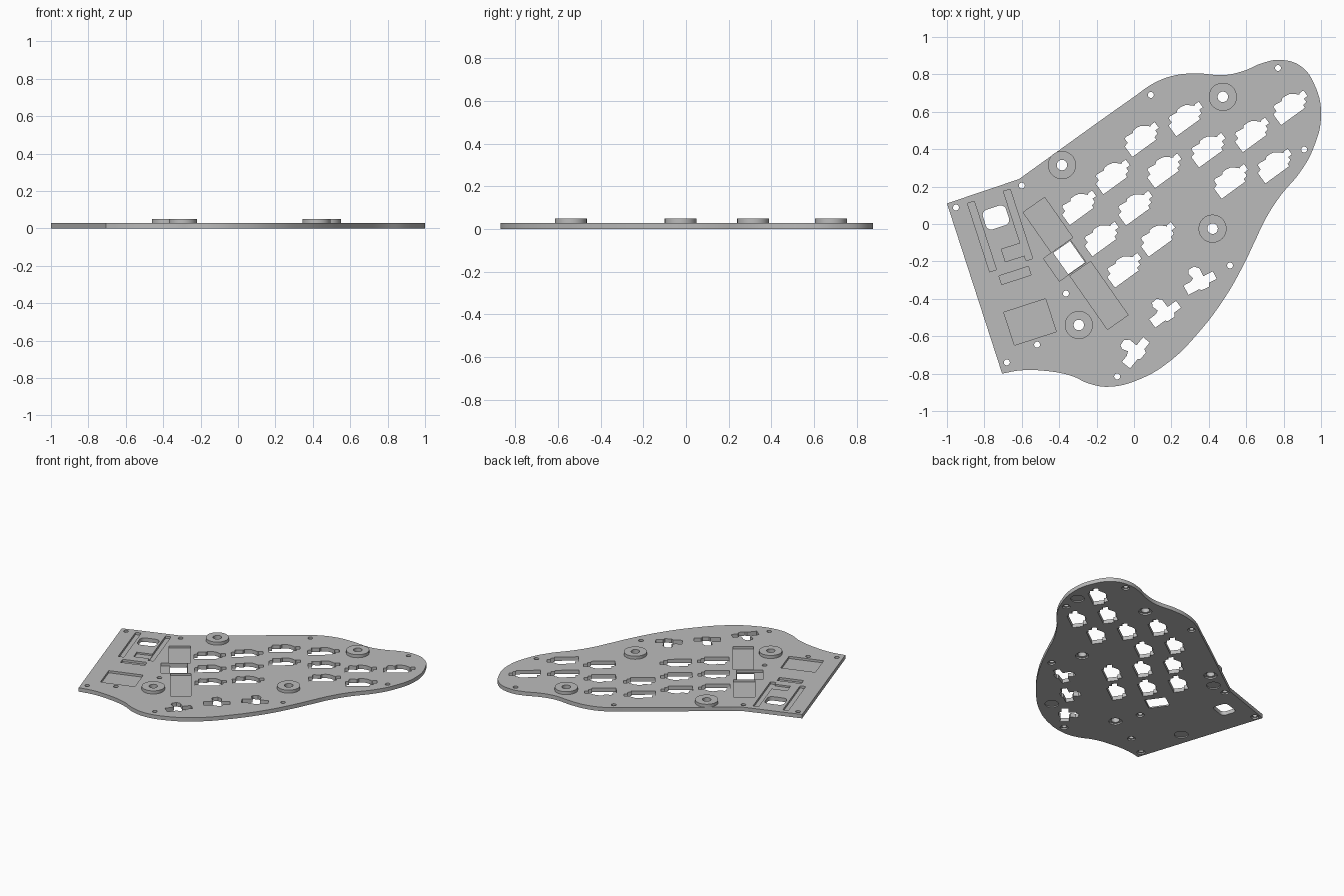
import bpy, bmesh, math
from mathutils import Vector, Matrix

cube = bpy.data.objects.get("Cube")
if cube:
    bpy.data.objects.remove(cube)

THICK, TOP, UNIT = 0.028, 0.05, 187
TILT, KEYS = 18, 36          # board slant and key row slant, degrees

grey = bpy.data.materials.new("mid grey")
grey.use_nodes = True
colour = (0.5, 0.5, 0.5, 1)
grey.diffuse_color = colour
grey.node_tree.nodes["Principled BSDF"].inputs["Base Color"].default_value = colour


def place(points, centre, angle=0, scale=1.0):
    turn = Matrix.Rotation(math.radians(angle), 2)
    return [turn @ Vector(p) * scale + Vector(centre) for p in points]


def circle(centre, radius, sides=32):
    return [Vector(centre) + radius * Vector((math.cos(a), math.sin(a)))
            for a in (math.tau * i / sides for i in range(sides))]


def rect(centre, w, h, angle):
    return place([(-w/2, -h/2), (w/2, -h/2), (w/2, h/2), (-w/2, h/2)], centre, angle)


def round_rect(centre, w, h, r, angle, steps=6):
    pts = []
    for q, (sx, sy) in enumerate([(1, 1), (-1, 1), (-1, -1), (1, -1)]):
        for i in range(steps + 1):
            a = (q + i / steps) * math.pi / 2
            pts.append((sx * (w/2 - r) + r * math.cos(a), sy * (h/2 - r) + r * math.sin(a)))
    return place(pts, centre, angle)


def prisms(name, outlines, z0, z1):
    bm = bmesh.new()
    for pts in outlines:
        rings = [[bm.verts.new((p[0], p[1], z)) for p in pts] for z in (z0, z1)]
        bm.faces.new(rings[0])
        bm.faces.new(rings[1])
        for i in range(len(pts)):
            bm.faces.new((rings[0][i-1], rings[0][i], rings[1][i], rings[1][i-1]))
    bmesh.ops.recalc_face_normals(bm, faces=bm.faces)
    mesh = bpy.data.meshes.new(name)
    bm.to_mesh(mesh)
    bm.free()
    mesh.materials.append(grey)
    obj = bpy.data.objects.new(name, mesh)
    bpy.context.collection.objects.link(obj)
    return obj


def cut(target, outlines, z0, z1):
    cutter = prisms("cutter", outlines, z0, z1)
    cutter.hide_render = True
    mod = target.modifiers.new("cut", 'BOOLEAN')
    mod.operation, mod.solver, mod.object = 'DIFFERENCE', 'EXACT', cutter
    bpy.context.view_layer.update()
    result = target.evaluated_get(bpy.context.evaluated_depsgraph_get())
    mesh = bpy.data.meshes.new_from_object(result)
    target.modifiers.clear()
    target.data = mesh
    bpy.data.objects.remove(cutter)


def smooth(obj):
    bpy.ops.object.select_all(action='DESELECT')
    obj.select_set(True)
    bpy.context.view_layer.objects.active = obj
    bpy.ops.object.shade_smooth_by_angle(angle=math.radians(30))


# Plate outline: a closed curve with three sharp corners
edge = [(-1, .11), (-.615, .24), (0, .68), (.11, .755), (.22, .795), (.33, .805),
        (.49, .797), (.59, .82), (.685, .86), (.78, .877), (.89, .845), (.965, .745),
        (1, .58), (.957, .4), (.89, .28), (.78, .147), (.705, .03), (.645, -.095),
        (.58, -.23), (.485, -.395), (.35, -.575), (.19, -.735), (.03, -.83),
        (-.13, -.87), (-.235, -.855), (-.34, -.81), (-.5, -.783), (-.61, -.783),
        (-.705, -.8)]
corners = {0, 1, len(edge) - 1}
curve = bpy.data.curves.new("outline", 'CURVE')
spline = curve.splines.new('BEZIER')
spline.bezier_points.add(len(edge) - 1)
spline.use_cyclic_u = True
spline.resolution_u = 8
for i, (bp, p) in enumerate(zip(spline.bezier_points, edge)):
    bp.co = (*p, 0)
    bp.handle_left_type = bp.handle_right_type = 'VECTOR' if i in corners else 'AUTO'
guide = bpy.data.objects.new("outline_guide", curve)
bpy.context.collection.objects.link(guide)
bpy.context.view_layer.update()
line = guide.to_mesh()
outline = [v.co.xy.copy() for v in line.vertices]
guide.to_mesh_clear()
bpy.data.objects.remove(guide)
plate = prisms("base_plate", [outline], 0, THICK)

# Socket openings: columns of keys plus three thumb keys
socket = [(-18.5, -10), (11, -10), (11, -7), (15.5, -6), (15.5, -2), (20, -2), (20, 5),
          (15.5, 5), (14, 4), (11, 7), (7, 10), (3, 11), (-2, 11), (-4, 9), (-12, 10),
          (-14, 9), (-14, 4), (-18.5, 3)]
thumb = [(-4, 16.5), (2, 17), (6, 13), (6, 4), (16.5, 4), (16.5, -4.5), (8, -4.5),
         (6, -8), (-2, -7.5), (-4, -5.5), (-16, -5.5), (-16, 5), (-8, 5), (-4, 7), (-6, 13)]
columns = [(-.295, .095, 3), (-.115, .26, 3), (.04, .46, 2),
           (.275, .57, 3), (.63, .485, 2), (.835, .63, 1)]
through = [place(socket, (x + .121 * i, y - .167 * i), KEYS, 1 / UNIT)
           for x, y, count in columns for i in range(count)]
for centre, angle in [((.353, -.313), 28), ((.166, -.48), KEYS), ((.01, -.687), 51)]:
    through.append(place(thumb, centre, angle, 1 / UNIT))

# Screw holes, standoff holes and windows
screws = [(-.952, .088), (.09, .69), (.77, .834), (.91, .398), (.513, -.222),
          (-.09, -.815), (-.518, -.645), (-.364, -.372), (-.68, -.74), (-.6, .205)]
standoffs = [(.475, .68), (-.385, .315), (.42, -.025), (-.295, -.54)]
through += [circle(c, .016, 20) for c in screws]
through += [circle(c, .028) for c in standoffs]
through.append(round_rect((-.738, .035), .13, .11, .03, TILT))
through.append(rect((-.347, -.18), .11, .14, KEYS - 1))
cut(plate, through, -.1, .1)

# Pockets in the top face
pockets = [
    (.012, [rect((-.813, -.067), .038, .385, TILT), rect((-.62, -.005), .038, .39, TILT),
            rect((-.636, -.275), .165, .048, TILT), rect((-.556, -.524), .235, .185, TILT)]),
    (.016, [rect((-.647, -.152), .108, .07, TILT)]),
    (.012, [rect((-.46, -.005), .14, .262, KEYS - 1), rect((-.187, -.382), .135, .35, KEYS - 1)]),
    (.009, [rect((-.37, -.195), .175, .148, KEYS - 1)]),
]
for floor, shapes in pockets:
    cut(plate, shapes, floor, .1)

# Recesses underneath: screw heads and round feet
feet = [(.92, .525), (.168, -.632), (-.734, -.397), (-.484, .228)]
cut(plate, [circle(c, .026, 20) for c in screws] + [circle(c, .043) for c in standoffs], -.1, .01)
cut(plate, [circle(c, .045) for c in feet], -.1, .008)
smooth(plate)

# Raised standoff rings
for i, c in enumerate(standoffs):
    ring = prisms(f"standoff_ring_{i + 1}", [circle(c, .075, 48)], THICK - .002, TOP)
    cut(ring, [circle(c, .028)], -.1, .1)
    smooth(ring)
